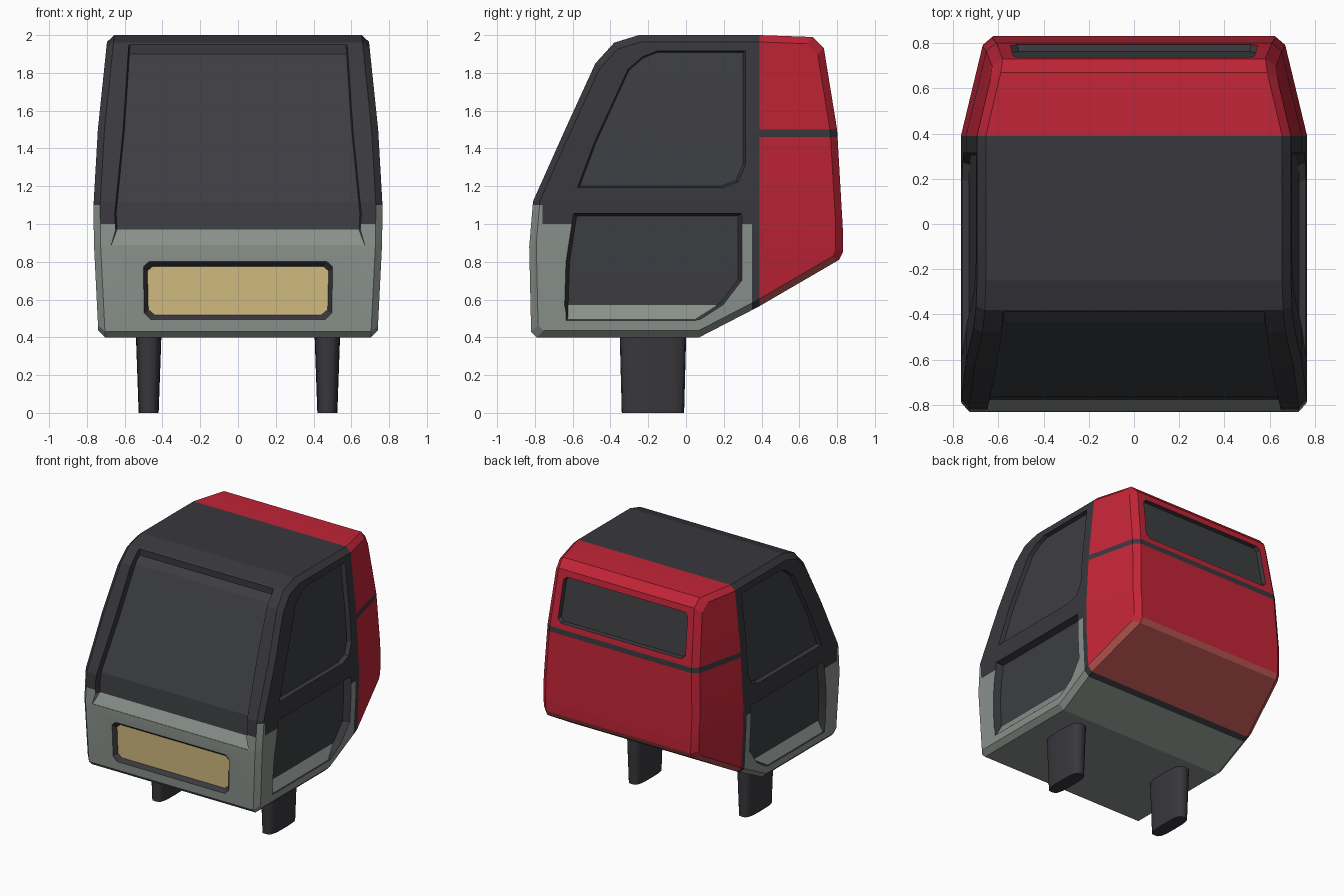
import bpy, bmesh, math
from mathutils import Vector

if "Cube" in bpy.data.objects:
    bpy.data.objects.remove(bpy.data.objects["Cube"])

# Palette
PALETTE = [("charcoal", (0.040, 0.040, 0.047)), ("grey", (0.25, 0.28, 0.255)),
           ("red", (0.54, 0.018, 0.038)), ("faded red", (0.48, 0.09, 0.08)),
           ("cream", (0.64, 0.50, 0.22)), ("glass", (0.047, 0.048, 0.054))]
MATS = []
for n, c in PALETTE:
    m = bpy.data.materials.new(n)
    m.diffuse_color = (*c, 1)
    m.use_nodes = True
    m.node_tree.nodes["Principled BSDF"].inputs["Base Color"].default_value = m.diffuse_color
    MATS.append(m)
DARK, GREY, RED, FADED, CREAM, GLASS = range(6)


def lerp_table(table, t):
    for (a, va), (b, vb) in zip(table, table[1:]):
        if t <= b:
            return va + (vb - va) * (t - a) / (b - a)
    return table[-1][1]


def finish(bm, name):
    bmesh.ops.triangulate(bm, faces=[f for f in bm.faces])
    bmesh.ops.recalc_face_normals(bm, faces=bm.faces[:])
    me = bpy.data.meshes.new(name)
    bm.to_mesh(me)
    bm.free()
    for m in MATS:
        me.materials.append(m)
    ob = bpy.data.objects.new(name, me)
    bpy.context.collection.objects.link(ob)
    return ob


def cut(bm, co, no):
    bmesh.ops.bisect_plane(bm, geom=bm.verts[:] + bm.edges[:] + bm.faces[:],
                           dist=1e-5, plane_co=co, plane_no=no)


def skin(bm, rings):
    """Closed skin through rings of points."""
    vs = [[bm.verts.new(p) for p in r] for r in rings]
    n = len(vs[0])
    for a, b in zip(vs, vs[1:]):
        for i in range(n):
            bm.faces.new((a[i], a[(i + 1) % n], b[(i + 1) % n], b[i]))
    bm.faces.new(vs[0][::-1])
    bm.faces.new(vs[-1])
    bmesh.ops.recalc_face_normals(bm, faces=bm.faces[:])


# Side silhouette (y, z), half width by height, front and rear surfaces by height
PROFILE = [(-.79, .40), (.07, .40), (.38, .56), (.81, .81), (.83, .85), (.83, .98),
           (.80, 1.5), (.73, 1.93), (.67, 1.99), (.39, 2.0), (-.25, 2.0), (-.38, 1.96),
           (-.48, 1.85), (-.64, 1.5), (-.81, 1.12), (-.83, .88), (-.82, .43)]
WIDTH = [(.4, .738), (.9, .763), (1.1, .765), (1.5, .742), (2.0, .69)]
FRONT = [(z, y) for y, z in PROFILE[:10:-1]]
REAR = [(z, y) for y, z in PROFILE[4:9]]


def half_width(y, z):
    return lerp_table(WIDTH, z) - max(0, y - .39) * .24


# Cab shell: chamfered extrusion of the silhouette, tapered by half_width
bm = bmesh.new()
inset = [(y * .955, 1.2 + (z - 1.2) * .955) for y, z in PROFILE]
skin(bm, [[(x, y, z) for y, z in pts] for x, pts in
          ((-1, inset), (-.965, PROFILE), (.965, PROFILE), (1, inset))])
for z in (.9, 1.0, 1.1, 1.46, 1.5):
    cut(bm, (0, 0, z), (0, 0, 1))
for y in (-.76, .35, .39):
    cut(bm, (0, y, 0), (0, 1, 0))
for v in bm.verts:
    s = 1 if v.co.x > 0 else -1
    v.co.x = s * (half_width(v.co.y, v.co.z) - (1 - abs(v.co.x)))
bm.normal_update()
for f in bm.faces:
    c, n = f.calc_center_median(), f.normal
    if c.y > .39:
        f.material_index = DARK if 1.46 < c.z < 1.5 else FADED if n.z < -.3 else RED
    elif c.y > .35:
        f.material_index = DARK
    elif c.z < 1.0 or (c.z < 1.1 and c.y < -.76 and abs(n.x) > .5):
        f.material_index = GREY
    else:
        f.material_index = DARK
cab = finish(bm, "cab_shell")


# Recesses: cutters that follow the shell surface
def recess(pts, depth, place, inner, scale=(.95, .95), cuts=(), rim=lambda v: DARK):
    us, vs = [p[0] for p in pts], [p[1] for p in pts]
    cu, cv = (min(us) + max(us)) / 2, (min(vs) + max(vs)) / 2
    small = [(cu + (u - cu) * scale[0], cv + (v - cv) * scale[1]) for u, v in pts]
    b = bmesh.new()
    skin(b, [[(u, v, 0) for u, v in small], [(u, v, 1) for u, v in pts]])
    for v in cuts:
        cut(b, (0, v, 0), (0, 1, 0))
    b.normal_update()
    for f in b.faces:
        v = f.calc_center_median().y
        f.material_index = inner(v) if f.normal.z < -.9 else rim(v)
    for p in b.verts:
        u, v, t = p.co
        p.co = place(u, v, .012 * t - depth(v) * (1 - t))
    cutter = finish(b, "recess_cutter")
    cutter.hide_render = True
    mod = cab.modifiers.new("recess", 'BOOLEAN')
    mod.operation, mod.solver, mod.object = 'DIFFERENCE', 'EXACT', cutter
    bpy.context.view_layer.objects.active = cab
    bpy.ops.object.modifier_apply(modifier=mod.name)
    bpy.data.objects.remove(cutter)


def on_side(s):
    return lambda u, v, o: Vector((s * (half_width(u, v) + o), u, v))


def on_front(u, v, o):
    return Vector((u, lerp_table(FRONT, v) - o, v))


def on_rear(u, v, o):
    return Vector((u, lerp_table(REAR, v) + o, v))


def mirrored(half):
    return half + [(-u, v) for u, v in reversed(half)]


SIDE_WINDOW = [(-.58, 1.19), (.20, 1.19), (.28, 1.22), (.32, 1.31), (.32, 1.92),
               (-.15, 1.92), (-.23, 1.89), (-.31, 1.82), (-.49, 1.43)]
DOOR_PANEL = [(-.65, .48), (.06, .48), (.20, .57), (.30, .70), (.30, 1.06),
              (-.60, 1.06), (-.64, .80)]
for s in (1, -1):
    recess(SIDE_WINDOW, lambda v: .03, on_side(s), lambda v: GLASS, (.96, .97), (1.5,))
    recess(DOOR_PANEL, lambda v: lerp_table([(.4, .008), (.5, .008), (.57, .05), (2, .05)], v),
           on_side(s), lambda v: GREY if v < .57 else GLASS, (.95, .94), (.57, .9))

# Windscreen with sloping grey ledge below it
recess(mirrored([(.68, .89), (.65, .97), (.655, 1.05), (.61, 1.5), (.58, 1.95)]),
       lambda v: lerp_table([(.8, .004), (.89, .004), (.97, .045), (1.9, .05), (1.95, .006), (2, .006)], v),
       on_front, lambda v: GREY if v < .97 else DARK if v > 1.9 else GLASS, (.985, 1),
       (.97, 1.12, 1.5, 1.85, 1.9), lambda v: GREY if v < .97 else DARK)

# Front lamp panel and rear window
recess(mirrored([(.47, .485), (.505, .52), (.51, .78), (.48, .81)]), lambda v: .03,
       on_front, lambda v: CREAM, (.94, .79))
recess(mirrored([(.52, 1.54), (.55, 1.57), (.535, 1.86), (.51, 1.885)]), lambda v: .03,
       on_rear, lambda v: GLASS, (.98, .95))

# Legs: tapered rounded columns
legs = []
for s, side in ((1, "right"), (-1, "left")):
    bm = bmesh.new()
    rings = []
    for z, rx, ry in ((0, .053, .165), (.45, .069, .177)):
        ring = []
        for i in range(20):
            a = math.tau * i / 20
            c, d = math.cos(a), math.sin(a)
            ring.append((s * .473 + math.copysign(abs(c) ** .6, c) * rx,
                         -.175 + math.copysign(abs(d) ** .6, d) * ry, z))
        rings.append(ring)
    skin(bm, rings)
    legs.append(finish(bm, side + "_leg"))

for ob, deg in [(cab, 12)] + [(l, 40) for l in legs]:
    bpy.ops.object.select_all(action='DESELECT')
    ob.select_set(True)
    bpy.context.view_layer.objects.active = ob
    bpy.ops.object.shade_smooth_by_angle(angle=math.radians(deg))
